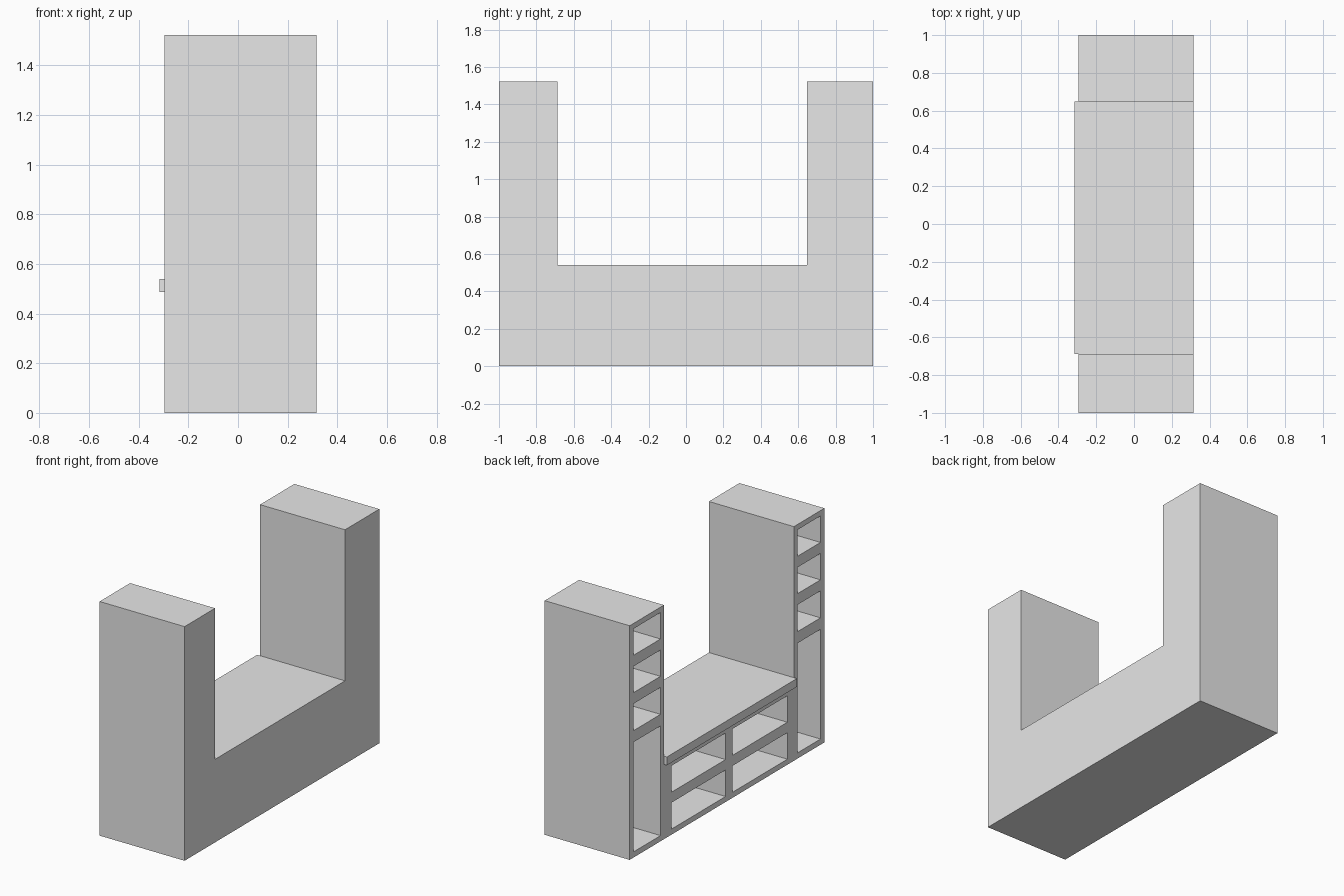
import bpy
import bmesh

cube = bpy.data.objects.get("Cube")
if cube:
    bpy.data.objects.remove(cube, do_unlink=True)

grey = bpy.data.materials.new("light_grey")
grey.use_nodes = True
grey.diffuse_color = (0.8, 0.8, 0.8, 1)
grey.node_tree.nodes["Principled BSDF"].inputs["Base Color"].default_value = (0.8, 0.8, 0.8, 1)

FACE, BACK, BOARD = -0.295, 0.316, 0.035   # open face, rear face, rear panel thickness
RIGHT_END, LEFT_END = -0.687, 0.648        # where the bench meets the towers


def finish(name, bm):
    bmesh.ops.recalc_face_normals(bm, faces=bm.faces)
    mesh = bpy.data.meshes.new(name)
    bm.to_mesh(mesh)
    bm.free()
    mesh.materials.append(grey)
    obj = bpy.data.objects.new(name, mesh)
    bpy.context.collection.objects.link(obj)


def shelf_unit(name, ys, zs):
    """Cabinet whose open face is a grid; every odd row and column cell is a cubby."""
    bm = bmesh.new()

    def quad(*points):
        bm.faces.new([bm.verts.new(p) for p in points])

    for i, (y0, y1) in enumerate(zip(ys, ys[1:])):
        for j, (z0, z1) in enumerate(zip(zs, zs[1:])):
            rim = [(y0, z0), (y1, z0), (y1, z1), (y0, z1)]
            if i % 2 and j % 2:
                deep = BACK - BOARD
                for a, b in zip(rim, rim[1:] + rim[:1]):
                    quad((FACE, *a), (FACE, *b), (deep, *b), (deep, *a))
                quad(*[(deep, *p) for p in rim])
            else:
                quad(*[(FACE, *p) for p in rim])
    bmesh.ops.remove_doubles(bm, verts=bm.verts, dist=0.0001)

    # outer walls and rear panel
    border = [e for e in bm.edges if e.is_boundary]
    walls = bmesh.ops.extrude_edge_only(bm, edges=border)["geom"]
    for v in walls:
        if isinstance(v, bmesh.types.BMVert):
            v.co.x = BACK
    bmesh.ops.holes_fill(bm, edges=[e for e in bm.edges if e.is_boundary], sides=0)
    finish(name, bm)


def box(name, low, high):
    bm = bmesh.new()
    bmesh.ops.create_cube(bm, size=1)
    for v in bm.verts:
        v.co = [b if c > 0 else a for c, a, b in zip(v.co, low, high)]
    finish(name, bm)


# Towers: one tall cubby below three small ones
tower_z = [0, 0.037, 0.75, 0.825, 1.0, 1.072, 1.243, 1.315, 1.487, 1.522]
shelf_unit("right_tower", [-1, -0.96, -0.722, RIGHT_END], tower_z)
shelf_unit("left_tower", [LEFT_END, 0.683, 0.96, 1], tower_z)

# Low bench: two rows of two wide cubbies
shelf_unit("bench_shelves",
           [RIGHT_END, -0.62, -0.055, 0.015, 0.572, LEFT_END],
           [0, 0.036, 0.208, 0.276, 0.448, 0.486])

# Bench top overhanging the open side
box("bench_top", (-0.316, RIGHT_END, 0.486), (BACK, LEFT_END, 0.54))
